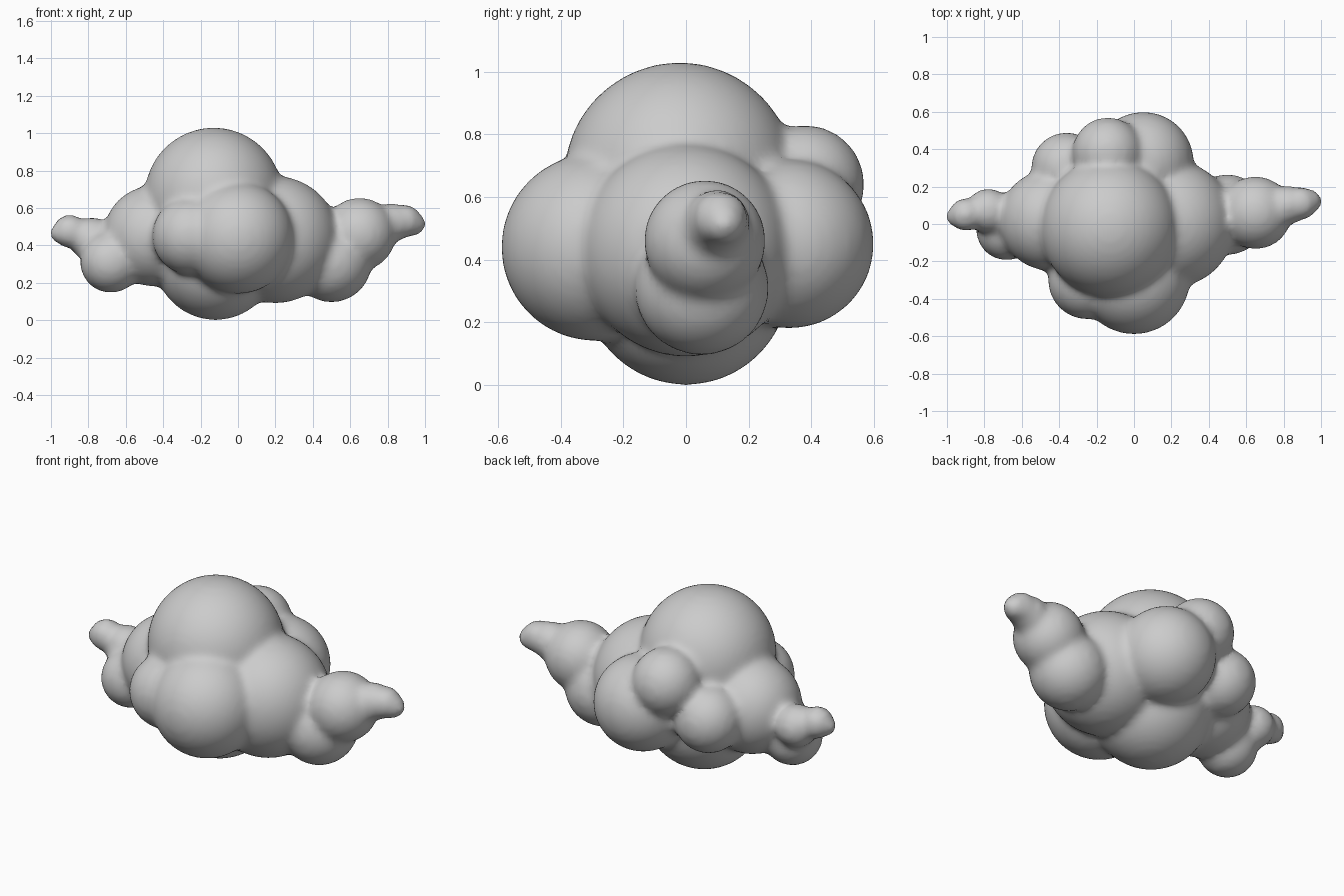
import bpy
import bmesh
from mathutils import Matrix, Vector

default = bpy.data.objects.get("Cube")
if default:
    bpy.data.objects.remove(default, do_unlink=True)

# Matte cloud colour
mat = bpy.data.materials.new("cloud grey")
mat.use_nodes = True
grey = (0.6, 0.6, 0.6, 1)
mat.diffuse_color = grey
mat.node_tree.nodes["Principled BSDF"].inputs["Base Color"].default_value = grey

# Puffs: x, y, z, radius
body = [
    (-0.13, -0.02, 0.66, 0.37),   # crown
    (-0.12, 0.0, 0.33, 0.33),     # belly
    (0.2, 0.0, 0.43, 0.34),       # left side
    (-0.45, 0.02, 0.45, 0.27),    # right side
    (0.0, -0.29, 0.44, 0.3),      # front
    (-0.25, -0.3, 0.45, 0.21),
    (0.05, 0.33, 0.45, 0.27),     # back
    (-0.14, 0.38, 0.64, 0.19),
    (-0.36, 0.3, 0.45, 0.19),
]
left_trail = [
    (0.5, 0.05, 0.31, 0.215),
    (0.65, 0.06, 0.46, 0.195),
    (0.82, 0.1, 0.52, 0.105),
    (0.89, 0.11, 0.53, 0.09),
    (0.94, 0.12, 0.515, 0.065),
]
right_trail = [
    (-0.68, -0.03, 0.31, 0.165),
    (-0.78, 0.07, 0.43, 0.12),
    (-0.9, 0.05, 0.475, 0.09),
    (-0.95, 0.04, 0.465, 0.056),
]

# Gather the puffs into one mesh
bm = bmesh.new()
for x, y, z, r in body + left_trail + right_trail:
    bmesh.ops.create_icosphere(bm, subdivisions=4, radius=r,
                               matrix=Matrix.Translation(Vector((x, y, z))))
mesh = bpy.data.meshes.new("cloud")
bm.to_mesh(mesh)
bm.free()
cloud = bpy.data.objects.new("cloud", mesh)
bpy.context.collection.objects.link(cloud)
mesh.materials.append(mat)

# Fuse the puffs and soften the creases between them
fuse = cloud.modifiers.new("fuse", 'REMESH')
fuse.mode = 'VOXEL'
fuse.voxel_size = 0.02
fuse.use_smooth_shade = True
soften = cloud.modifiers.new("soften", 'SMOOTH')
soften.factor = 0.5
soften.iterations = 10
